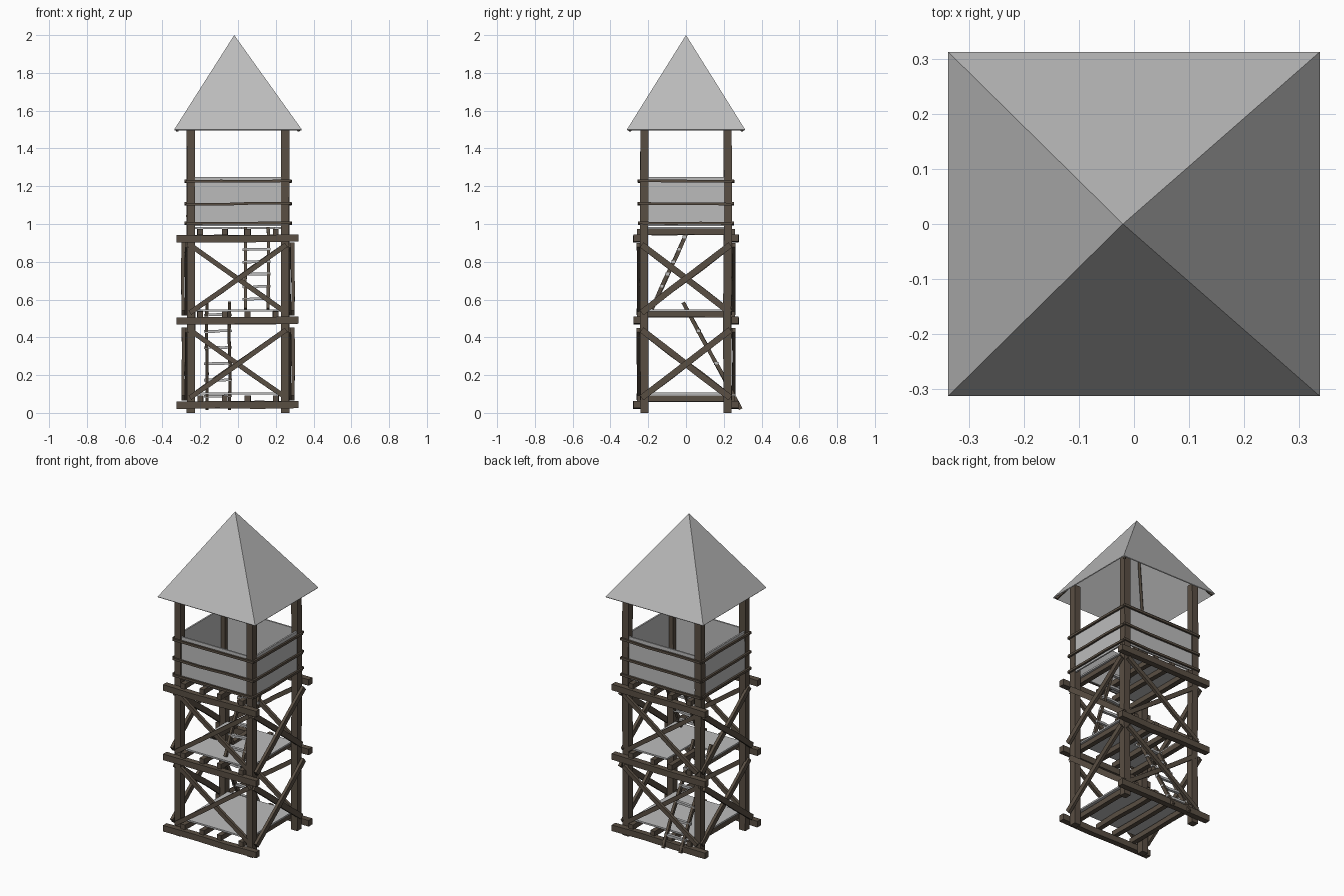
import bpy, bmesh, random
from mathutils import Vector

if "Cube" in bpy.data.objects:
    bpy.data.objects.remove(bpy.data.objects["Cube"])

random.seed(4)

def mat(name, c):
    m = bpy.data.materials.new(name)
    m.diffuse_color = (*c, 1)
    m.use_nodes = True
    m.node_tree.nodes["Principled BSDF"].inputs["Base Color"].default_value = m.diffuse_color
    return m

WOOD = mat("dark wood", (0.10, 0.077, 0.056))
GREY = mat("pale grey boards", (0.5, 0.5, 0.5))

def finish(bm, name, m):
    bmesh.ops.recalc_face_normals(bm, faces=bm.faces)
    me = bpy.data.meshes.new(name)
    bm.to_mesh(me)
    bm.free()
    me.materials.append(m)
    ob = bpy.data.objects.new(name, me)
    bpy.context.collection.objects.link(ob)
    return ob

def pole(name, a, b, w, h=None, m=WOOD, wobble=0.003, side=(0, 0, 1)):
    """Rough-hewn square timber from a to b; h is the size along 'side'."""
    h = h or w
    a, b = Vector(a), Vector(b)
    d = (b - a).normalized()
    u = d.cross(Vector(side)).normalized()
    v = u.cross(d)
    bm = bmesh.new()
    rings, n = [], 3
    for i in range(n + 1):
        p = a.lerp(b, i / n)
        if 0 < i < n:
            p = p + u * random.uniform(-wobble, wobble) + v * random.uniform(-wobble, wobble)
        rings.append([bm.verts.new(p + u * sx * w / 2 + v * sy * h / 2)
                      for sx, sy in ((-1, -1), (1, -1), (1, 1), (-1, 1))])
    for r, s in zip(rings, rings[1:]):
        for k in range(4):
            bm.faces.new((r[k], r[(k + 1) % 4], s[(k + 1) % 4], s[k]))
    bm.faces.new(rings[0])
    bm.faces.new(rings[-1])
    return finish(bm, name, m)

def board(name, lo, hi, m=GREY):
    bm = bmesh.new()
    bmesh.ops.create_cube(bm, size=1)
    for v in bm.verts:
        v.co = Vector([l + (c + 0.5) * (h - l) for c, l, h in zip(v.co, lo, hi)])
    return finish(bm, name, m)

PX, PY = 0.25, 0.22

# corner posts
for sx in (-1, 1):
    for sy in (-1, 1):
        pole("corner_post", (sx * PX, sy * PY, 0), (sx * PX, sy * PY, 1.56), 0.043,
             side=(0, 1, 0))

# long beams front and back, with joists resting on them
for z in (0.04, 0.487, 0.922):
    for sy in (-1, 1):
        pole("long_beam", (-0.325, sy * 0.26, z), (0.32, sy * 0.26, z + 0.004),
             0.036, 0.038, wobble=0.004)
    for x in (-0.2, -0.07, 0.05, 0.2):
        pole("floor_joist", (x, -0.26, z + 0.035), (x, 0.26, z + 0.035), 0.03, 0.032)

# floors, the upper two with a ladder opening
board("ground_floor", (-0.225, -0.22, 0.097), (0.23, 0.22, 0.107))
def floor_with_hole(name, z, x0, x1, y0, y1):
    X, Y = 0.228, 0.218
    board(name + "_left", (-X, -Y, z), (x0, Y, z + 0.01))
    board(name + "_right", (x1, -Y, z), (X, Y, z + 0.01))
    if y0 > -Y:
        board(name + "_middle", (x0, -Y, z), (x1, y0, z + 0.01))
    else:
        board(name + "_middle", (x0, y1, z), (x1, Y, z + 0.01))
floor_with_hole("middle_floor", 0.537, -0.19, -0.02, -0.02, 0.22)
floor_with_hole("upper_floor", 0.973, 0.02, 0.19, -0.22, 0.03)

# crossed braces on all four sides, two storeys
for z0, z1 in ((0.08, 0.44), (0.53, 0.89)):
    for s in (-1, 1):
        for k in (-1, 1):
            off = 0.009 * k
            pole("front_back_brace", (-k * 0.255, s * (0.243 + off), z0),
                 (k * 0.255, s * (0.243 + off), z1), 0.018, 0.026)
            pole("side_brace", (s * (0.281 + off), -k * 0.235, z0),
                 (s * (0.281 + off), k * 0.235, z1), 0.018, 0.033)

# parapet boards and outer rails
for s in (-1, 1):
    board("parapet_long", (-0.245, s * 0.23 - 0.005, 0.99), (0.245, s * 0.23 + 0.005, 1.25))
    board("parapet_side", (s * 0.262 - 0.005, -0.215, 0.99), (s * 0.262 + 0.005, 0.215, 1.25))
    for z in (1.002, 1.105, 1.225):
        pole("parapet_rail", (-0.275, s * 0.247, z), (0.28, s * 0.247, z + 0.004), 0.012, 0.014)
        pole("parapet_rail", (s * 0.277, -0.245, z + 0.004), (s * 0.277, 0.24, z), 0.012, 0.014)

# ladders: dark rails, pale rungs
def ladder(name, x0, x1, a, b, rungs):
    for x in (x0, x1):
        pole(name + "_rail", (x, *a), (x, *b), 0.016, 0.02)
    for i in range(rungs):
        t = 0.12 + 0.76 * i / (rungs - 1)
        y, z = (p + (q - p) * t for p, q in zip(a, b))
        pole(name + "_rung", (x0 - 0.015, y, z), (x1 + 0.012, y, z + 0.003), 0.018, 0.014, GREY)
ladder("lower_ladder", -0.165, -0.045, (0.29, 0.02), (-0.015, 0.585), 6)
ladder("upper_ladder", 0.04, 0.16, (-0.18, 0.55), (0.015, 0.98), 6)

# pyramid roof: thin open shell with hip rafters beneath
bm = bmesh.new()
apex = Vector((-0.02, 0, 2.0))
base = [bm.verts.new((sx * 0.338, sy * 0.313, 1.5))
        for sx, sy in ((-1, -1), (1, -1), (1, 1), (-1, 1))]
top = bm.verts.new(apex)
for i in range(4):
    bm.faces.new((base[i], base[(i + 1) % 4], top))
corners = [v.co.copy() for v in base]
roof = finish(bm, "roof", GREY)
sol = roof.modifiers.new("thickness", 'SOLIDIFY')
sol.thickness = 0.006
sol.offset = -1
for c in corners:
    drop = Vector((0, 0, 0.025))
    pole("hip_rafter", c.lerp(apex, 0.04) - drop, c.lerp(apex, 0.96) - drop, 0.014, wobble=0.001)
